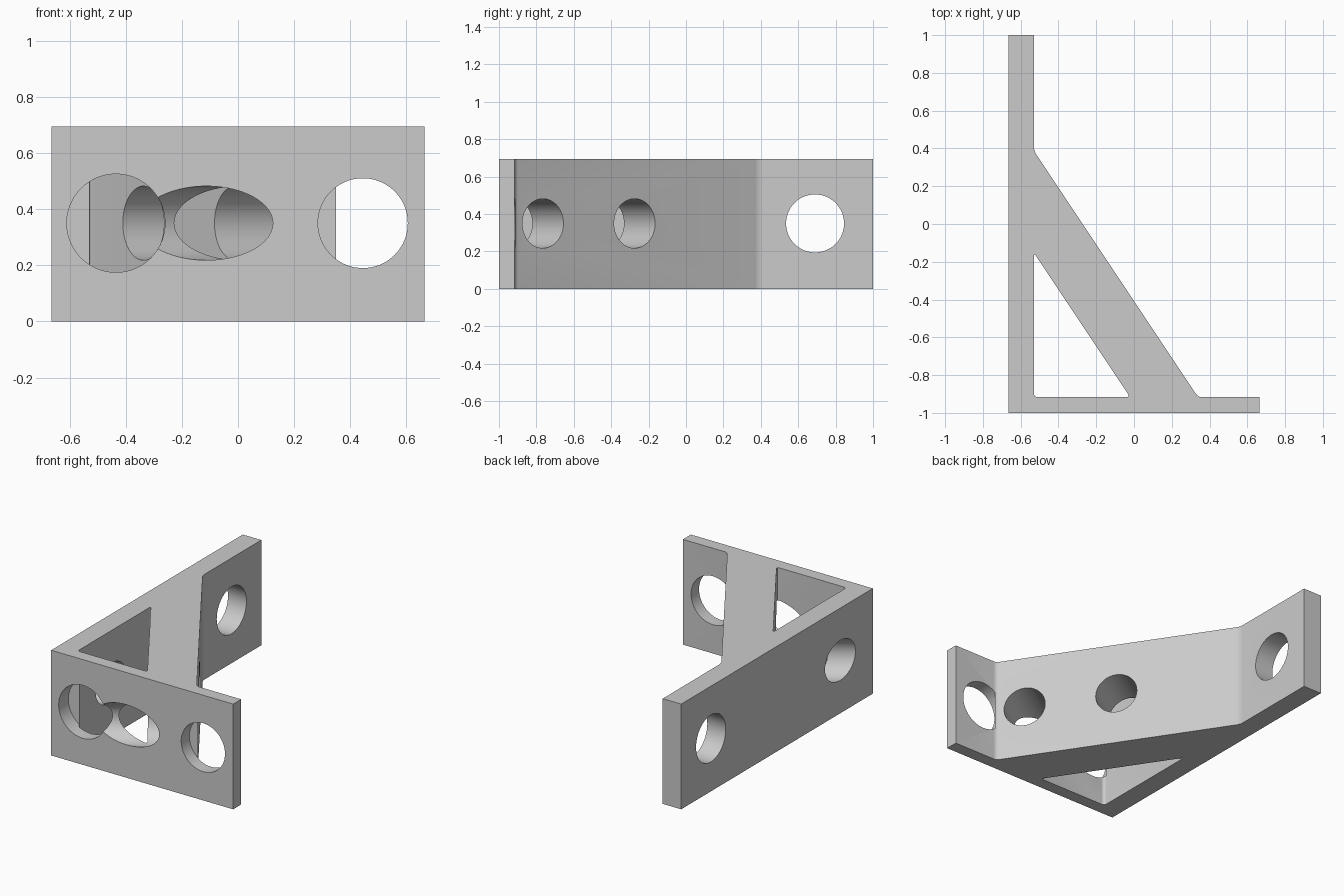
import bpy, bmesh, math
from mathutils import Vector

old = bpy.data.objects.get("Cube")
if old:
    bpy.data.objects.remove(old, do_unlink=True)

HEIGHT, MID = 0.695, 0.35
LEFT, INNER = -0.665, -0.53        # long wall faces
FRONT, BACK = -1.0, -0.917         # short wall faces

grey = bpy.data.materials.new("plain grey")
grey.use_nodes = True
colour = (0.6, 0.6, 0.6, 1)
grey.diffuse_color = colour
grey.node_tree.nodes["Principled BSDF"].inputs["Base Color"].default_value = colour


def to_object(name, bm):
    bmesh.ops.recalc_face_normals(bm, faces=bm.faces)
    mesh = bpy.data.meshes.new(name)
    bm.to_mesh(mesh)
    bm.free()
    mesh.materials.append(grey)
    obj = bpy.data.objects.new(name, mesh)
    bpy.context.collection.objects.link(obj)
    return obj


def prism(name, outline, z0, z1, rounded, radius):
    """Extrude an outline upward and round the chosen upright edges."""
    bm = bmesh.new()
    face = bm.faces.new([bm.verts.new((x, y, z0)) for x, y in outline])
    ext = bmesh.ops.extrude_face_region(bm, geom=[face])
    top = [g for g in ext["geom"] if isinstance(g, bmesh.types.BMVert)]
    bmesh.ops.translate(bm, verts=top, vec=(0, 0, z1 - z0))
    corners = [Vector(outline[i]) for i in rounded]
    edges = [e for e in bm.edges
             if abs(e.verts[0].co.z - e.verts[1].co.z) > 0.1
             and any((e.verts[0].co.xy - c).length < 1e-4 for c in corners)]
    bmesh.ops.bevel(bm, geom=edges, offset=radius, offset_type='OFFSET',
                    segments=6, profile=0.5, affect='EDGES')
    return to_object(name, bm)


def rod(name, start, end, radius):
    """Round cutter running level between two plan points."""
    a, b = Vector((*start, MID)), Vector((*end, MID))
    bm = bmesh.new()
    bmesh.ops.create_cone(bm, cap_ends=True, segments=96, radius1=radius,
                          radius2=radius, depth=(b - a).length)
    obj = to_object(name, bm)
    obj.location = (a + b) / 2
    obj.rotation_euler = (b - a).to_track_quat('Z', 'Y').to_euler()
    return obj


# Two walls joined by a sloping brace
bracket = prism("bracket", [
    (LEFT, FRONT), (-LEFT, FRONT), (-LEFT, BACK), (0.34, BACK),
    (INNER, 0.388), (INNER, 1), (LEFT, 1)], 0, HEIGHT, (3, 4), 0.02)

# Triangular opening between the walls and the brace
cutters = [prism("triangle_cutter", [
    (INNER, BACK), (-0.02, BACK), (INNER, -0.152)],
    -0.1, HEIGHT + 0.1, (0, 1, 2), 0.02)]

# Round holes straight through the walls
cutters += [
    rod("front_left_hole_cutter", (-0.435, -1.1), (-0.435, -0.9), 0.175),
    rod("front_right_hole_cutter", (0.445, -1.1), (0.445, BACK + 0.002), 0.16),
    rod("long_wall_hole_cutter", (-0.8, 0.69), (-0.4, 0.69), 0.155)]

# Bores square to the brace, running on through the walls behind
normal = Vector((1.5, 1)).normalized()
for name, y in (("lower_bore_cutter", -0.765), ("upper_bore_cutter", -0.275)):
    entry = Vector((0.34 - (y - BACK) / 1.5, y))
    cutters.append(rod(name, entry + normal * 0.25, entry - normal * 1.0, 0.132))

bpy.context.view_layer.objects.active = bracket
for cutter in cutters:
    cutter.hide_render = True
    mod = bracket.modifiers.new(cutter.name, 'BOOLEAN')
    mod.operation, mod.solver, mod.object = 'DIFFERENCE', 'EXACT', cutter
    bpy.ops.object.modifier_apply(modifier=mod.name)
for cutter in cutters:
    bpy.data.objects.remove(cutter, do_unlink=True)

for obj in bpy.context.selected_objects:
    obj.select_set(False)
bracket.select_set(True)
bpy.ops.object.shade_smooth_by_angle(angle=math.radians(25))
